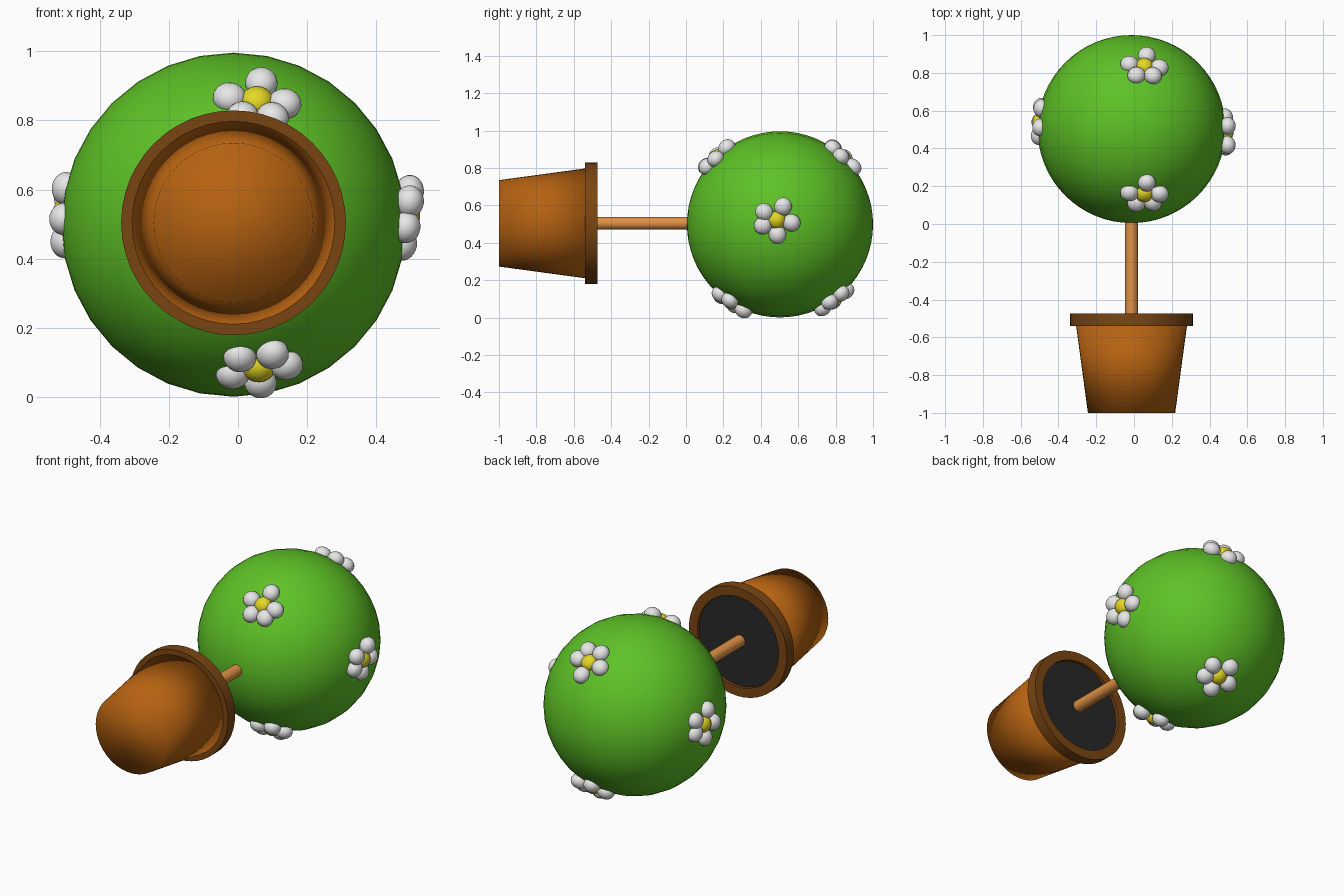
import bpy, bmesh, math
from mathutils import Vector, Matrix

if "Cube" in bpy.data.objects:
    bpy.data.objects.remove(bpy.data.objects["Cube"])

CX, CZ = -0.013, 0.5            # axis of the plant, running along y
BALL = Vector((CX, 0.5025, 0.4985))
R = 0.4975


def mat(name, rgb):
    m = bpy.data.materials.new(name)
    lin = [(c / 255 / 12.92) if c < 11 else ((c / 255 + 0.055) / 1.055) ** 2.4 for c in rgb]
    m.diffuse_color = (*lin, 1)
    m.use_nodes = True
    m.node_tree.nodes["Principled BSDF"].inputs["Base Color"].default_value = m.diffuse_color
    return m


GREEN = mat("leaf green", (94, 194, 38))
WHITE = mat("petal white", (236, 236, 236))
YELLOW = mat("flower yellow", (228, 216, 36))
CLAY = mat("pot clay", (182, 98, 17))
RIM = mat("rim brown", (122, 69, 18))
WOOD = mat("stem wood", (224, 145, 70))
SOIL = mat("dark soil", (40, 40, 40))


def finish(name, bm, material, sharp=False):
    bmesh.ops.recalc_face_normals(bm, faces=bm.faces)
    for f in bm.faces:
        f.smooth = True
    if sharp:
        for e in bm.edges:
            e.smooth = len(e.link_faces) == 2 and e.calc_face_angle(0) < math.radians(35)
    me = bpy.data.meshes.new(name)
    bm.to_mesh(me)
    bm.free()
    me.materials.append(material)
    ob = bpy.data.objects.new(name, me)
    bpy.context.collection.objects.link(ob)
    return ob


def lathe(name, profile, material, segs=48, closed=False, sharp=True):
    """Turn a list of (radius, y) around the plant axis."""
    bm = bmesh.new()
    rings = []
    for r, y in profile:
        rings.append([bm.verts.new((CX + r * math.cos(a), y, CZ + 0.004 + r * math.sin(a)))
                      for a in (2 * math.pi * i / segs for i in range(segs))])
    pairs = list(zip(rings, rings[1:]))
    if closed:
        pairs.append((rings[-1], rings[0]))
    else:
        bm.faces.new(rings[0])
        bm.faces.new(rings[-1])
    for a, b in pairs:
        for i in range(segs):
            j = (i + 1) % segs
            bm.faces.new((a[i], a[j], b[j], b[i]))
    return finish(name, bm, material, sharp)


# Pot, rim, soil and stem
lathe("pot_body", [(0.231, -1.0), (0.296, -0.52)], CLAY, sharp=False)
lathe("pot_rim", [(0.27, -0.54), (0.325, -0.54), (0.325, -0.473), (0.27, -0.473)], RIM, closed=True)
lathe("soil", [(0.272, -0.53), (0.272, -0.492)], SOIL)
lathe("stem", [(0.034, -0.51), (0.034, 0.03)], WOOD, segs=24)

# Leaf ball, poles along y
bm = bmesh.new()
bmesh.ops.create_uvsphere(bm, u_segments=32, v_segments=32, radius=R,
                          matrix=Matrix.Translation(BALL) @ Matrix.Rotation(-math.pi / 2, 4, 'X'))
finish("leaf_ball", bm, GREEN)


def flower(name, pos, normal, right, angles):
    """Five rounded petals around a yellow button, lying in the plane of normal."""
    n = Vector(normal).normalized()
    u = Vector(right)
    u = (u - n * u.dot(n)).normalized()
    v = n.cross(u)
    frame = Matrix((u, v, n)).transposed().to_4x4()
    base = Matrix.Translation(pos) @ frame
    bm = bmesh.new()
    for a in angles:
        m = (base @ Matrix.Rotation(math.radians(a), 4, 'Z') @ Matrix.Translation((0.08, 0, 0))
             @ Matrix.Diagonal((0.049, 0.047, 0.042, 1)))
        bmesh.ops.create_uvsphere(bm, u_segments=20, v_segments=12, radius=1, matrix=m)
    finish(name + "_petals", bm, WHITE)
    bm = bmesh.new()
    bmesh.ops.create_uvsphere(bm, u_segments=20, v_segments=12, radius=1,
                              matrix=base @ Matrix.Diagonal((0.048, 0.048, 0.04, 1)))
    finish(name + "_button", bm, YELLOW)


# Flowers: right, left, and front/back pairs above and below
SIDE = (65, -11, -87, -158, 147)
TOP = (-4, 81, 172, -56, -122)
flower("right_flower", (0.487, 0.485, 0.522), (1, 0.04, -0.14), (0, 1, 0), SIDE)
flower("left_flower", (-0.497, 0.545, 0.53), (-1, 0.08, 0.04), (0, -1, 0), SIDE)
flower("top_front_flower", (0.055, 0.16, 0.855), (0.05, -0.68, 0.72), (1, 0, 0), TOP)
flower("top_back_flower", (0.055, 0.835, 0.86), (0.05, 0.68, 0.72), (1, 0, 0), TOP)
flower("low_front_flower", (0.06, 0.24, 0.085), (0.05, -0.55, -0.82), (1, 0, 0), (133, 60, 6, -86, -160))
flower("low_back_flower", (0.06, 0.795, 0.1), (0.05, 0.6, -0.8), (-1, 0, 0), SIDE)
